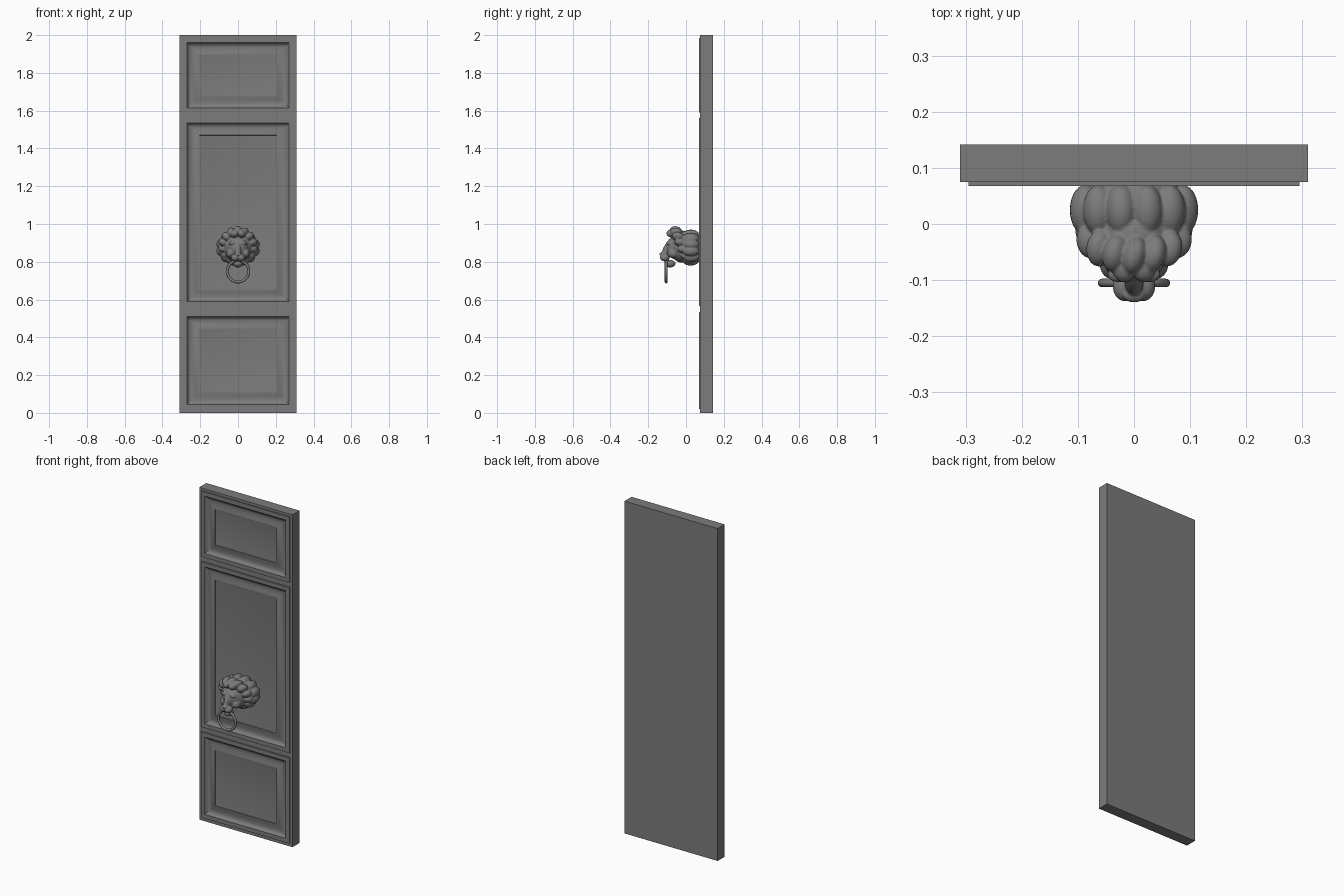
import bpy, bmesh
from math import sin, cos, radians
from mathutils import Matrix, Vector

cube = bpy.data.objects.get("Cube")
if cube:
    bpy.data.objects.remove(cube, do_unlink=True)

grey = bpy.data.materials.new("dark grey")
grey.use_nodes = True
grey.diffuse_color = (0.2, 0.2, 0.2, 1)
grey.node_tree.nodes["Principled BSDF"].inputs["Base Color"].default_value = (0.2, 0.2, 0.2, 1)


def finish(bm, name):
    bmesh.ops.recalc_face_normals(bm, faces=bm.faces)
    mesh = bpy.data.meshes.new(name)
    bm.to_mesh(mesh)
    bm.free()
    mesh.materials.append(grey)
    obj = bpy.data.objects.new(name, mesh)
    bpy.context.collection.objects.link(obj)
    return obj


def select(obj):
    bpy.ops.object.select_all(action='DESELECT')
    obj.select_set(True)
    bpy.context.view_layer.objects.active = obj


def box(name, x, y0, y1, z0, z1):
    bm = bmesh.new()
    size = Matrix.Diagonal((2 * x, y1 - y0, z1 - z0, 1))
    bmesh.ops.create_cube(bm, size=1, matrix=Matrix.Translation((0, (y0 + y1) / 2, (z0 + z1) / 2)) @ size)
    return finish(bm, name)


# Door slab with a shallow pocket behind each panel
HALF = 0.295
panels = {"bottom": (0.02, 0.535), "middle": (0.565, 1.56), "top": (1.59, 1.985)}
slab = box("door_slab", 0.31, 0.075, 0.142, 0, 2)
for name, (z0, z1) in panels.items():
    cutter = box("pocket_cutter", HALF - 0.015, 0.05, 0.1, z0 + 0.015, z1 - 0.015)
    cutter.hide_render = True
    mod = slab.modifiers.new("pocket", 'BOOLEAN')
    mod.operation, mod.object, mod.solver = 'DIFFERENCE', cutter, 'EXACT'
    select(slab)
    bpy.ops.object.modifier_apply(modifier=mod.name)
    bpy.data.objects.remove(cutter, do_unlink=True)

# Moulded panels: (inset, depth) profile swept around a rectangle
PROFILE = [(0, 0.076), (0, 0.068), (0.025, 0.068), (0.028, 0.073), (0.036, 0.08),
           (0.046, 0.084), (0.06, 0.083), (0.075, 0.077), (0.085, 0.074),
           (0.09, 0.074), (0.091, 0.079), (0.1, 0.081)]
for name, (z0, z1) in panels.items():
    bm = bmesh.new()
    rings = []
    for d, y in PROFILE:
        x = HALF - d
        rings.append([bm.verts.new(p) for p in ((-x, y, z0 + d), (x, y, z0 + d), (x, y, z1 - d), (-x, y, z1 - d))])
    for a, b in zip(rings, rings[1:]):
        for i in range(4):
            j = (i + 1) % 4
            bm.faces.new((a[i], a[j], b[j], b[i]))
    bm.faces.new(rings[-1])
    panel = finish(bm, name + "_panel")
    # An open sheet: point the centre face to the front
    if panel.data.polygons[-1].normal.y > 0:
        panel.data.flip_normals()
    select(panel)
    bpy.ops.object.shade_smooth_by_angle(angle=radians(30))

# Lion head: overlapping blobs fused into one sculpted surface
head_bm = bmesh.new()


def blob(c, s, pitch=0, roll=0):
    """Ellipsoid tilted about x (pitch), then about y (roll)."""
    m = (Matrix.Translation(c) @ Matrix.Rotation(radians(roll), 4, 'Y')
         @ Matrix.Rotation(radians(pitch), 4, 'X') @ Matrix.Diagonal((*s, 1)))
    bmesh.ops.create_icosphere(head_bm, subdivisions=3, radius=1, matrix=m)


def pair(c, s, pitch=0, roll=0):
    for k in (1, -1):
        blob((k * c[0], c[1], c[2]), s, pitch, k * roll)


blob((0, 0.03, 0.875), (0.092, 0.07, 0.085))            # neck
blob((0, -0.02, 0.88), (0.078, 0.07, 0.085))            # skull
blob((0, -0.06, 0.875), (0.056, 0.045, 0.06))           # face
blob((0, -0.1, 0.865), (0.017, 0.022, 0.05), -25)       # nose bridge
blob((0, -0.128, 0.84), (0.019, 0.012, 0.011))          # nose tip
blob((0, -0.085, 0.79), (0.026, 0.03, 0.02))            # chin
pair((0.016, -0.112, 0.822), (0.022, 0.026, 0.02))      # muzzle
pair((0.027, -0.09, 0.9), (0.021, 0.014, 0.011), 0, 15)  # brows
pair((0.04, -0.068, 0.845), (0.022, 0.03, 0.025))       # cheeks
pair((0.027, -0.093, 0.876), (0.008, 0.007, 0.006))     # eyes
pair((0.018, -0.078, 0.95), (0.022, 0.026, 0.02), 0, 25)  # forelock

# Mane locks: front row leans forward at the crown, back row meets the door
for i in range(13):
    a = radians(-60 + 25 * i)
    up = sin(a)
    blob((0.078 * cos(a), -0.018 - 0.038 * up, 0.883 + 0.078 * up),
         (0.028, 0.034, 0.022), -15 * up, -60 + 90 - 25 * i + 35)
for i in range(12):
    a = radians(-75 + 30 * i)
    blob((0.09 * cos(a), 0.025, 0.875 + 0.07 * sin(a)), (0.027, 0.045, 0.028), 0, 30 - 30 * i)

head = finish(head_bm, "lion_head")
mod = head.modifiers.new("fuse", 'REMESH')
mod.mode, mod.voxel_size = 'VOXEL', 0.003
mod = head.modifiers.new("soften", 'SMOOTH')
mod.factor, mod.iterations = 0.5, 3
select(head)
for m in [m.name for m in head.modifiers]:
    bpy.ops.object.modifier_apply(modifier=m)
bpy.ops.object.shade_smooth()

# Knocker ring hanging from the mouth
bpy.ops.mesh.primitive_torus_add(major_segments=48, minor_segments=12, major_radius=0.057, minor_radius=0.0075,
                                 location=(0, -0.105, 0.75), rotation=(radians(90), 0, 0))
ring = bpy.context.object
ring.name = "knocker_ring"
ring.data.materials.append(grey)
bpy.ops.object.shade_smooth()
